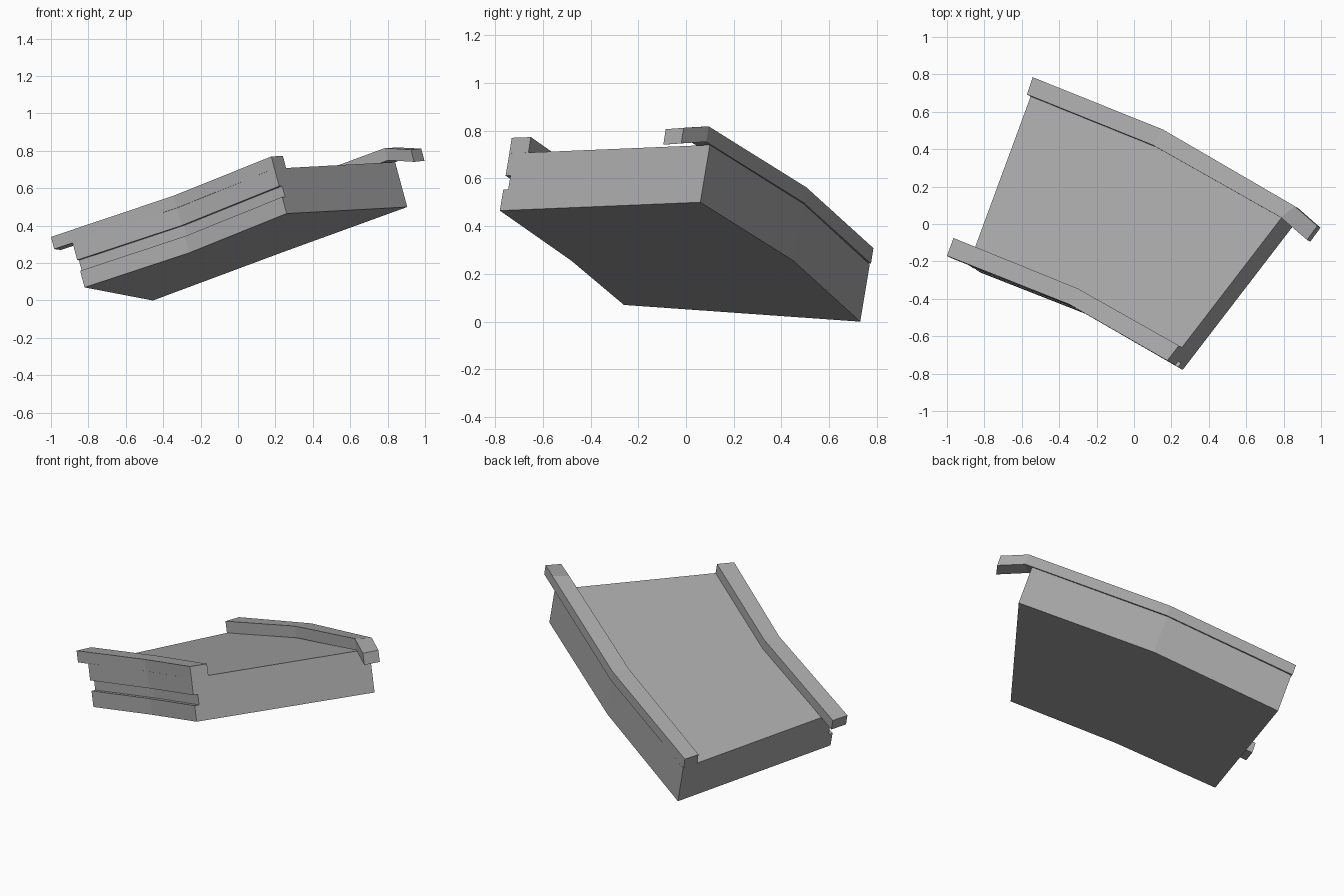
import bpy
import bmesh
from mathutils import Vector

cube = bpy.data.objects.get("Cube")
if cube:
    bpy.data.objects.remove(cube, do_unlink=True)

# Single concrete grey
concrete = bpy.data.materials.new("concrete_grey")
concrete.use_nodes = True
GREY = (0.4, 0.4, 0.4, 1)
concrete.diffuse_color = GREY
concrete.node_tree.nodes["Principled BSDF"].inputs["Base Color"].default_value = GREY


def loft(name, sections):
    """Join equal cross-sections into a closed flat-shaded solid."""
    bm = bmesh.new()
    rings = [[bm.verts.new(p) for p in s] for s in sections]
    for a, b in zip(rings, rings[1:]):
        n = len(a)
        for i in range(n):
            j = (i + 1) % n
            bm.faces.new((a[i], a[j], b[j], b[i]))
    bm.faces.new(rings[0])
    bm.faces.new(rings[-1])
    bmesh.ops.recalc_face_normals(bm, faces=bm.faces)
    mesh = bpy.data.meshes.new(name)
    bm.to_mesh(mesh)
    bm.free()
    mesh.materials.append(concrete)
    obj = bpy.data.objects.new(name, mesh)
    bpy.context.collection.objects.link(obj)


# Tilted deck: bottom edges at three stations, raised along one slanted direction
UP = Vector((-0.065, 0.04, 0.24))
front_edge = [(-0.82, -0.26, 0.07), (-0.26, -0.48, 0.255), (0.26, -0.78, 0.465)]
back_edge = [(-0.455, 0.73, 0.0), (0.23, 0.45, 0.255), (0.905, 0.06, 0.5)]


def deck_section(front, back):
    # Long groove runs along the front side
    f, b = Vector(front), Vector(back)
    inset = (b - f).normalized() * 0.026
    low, high = f + UP * 0.37, f + UP * 0.61
    return [f, low, low + inset, high + inset, high, f + UP, b + UP, b]


loft("deck", [deck_section(f, b) for f, b in zip(front_edge, back_edge)])

# Kerb rails: outer and inner top edges, dropped to the deck surface
DROP = Vector((0.017, -0.01, -0.065))


def rail(name, outer, inner):
    sections = []
    for o, i in zip(outer, inner):
        o, i = Vector(o), Vector(i)
        sections.append([o, i, i + DROP, o + DROP])
    loft(name, sections)


rail("front_rail",
     [(-1.0, -0.17, 0.34), (-0.345, -0.43, 0.56), (0.178, -0.73, 0.77)],
     [(-0.965, -0.075, 0.335), (-0.3, -0.345, 0.56), (0.24, -0.65, 0.773)])
rail("back_rail",
     [(-0.542, 0.785, 0.308), (0.155, 0.505, 0.562), (0.86, 0.095, 0.818), (0.98, -0.01, 0.812)],
     [(-0.572, 0.693, 0.31), (0.1, 0.422, 0.562), (0.785, 0.035, 0.815), (0.925, -0.085, 0.806)])
